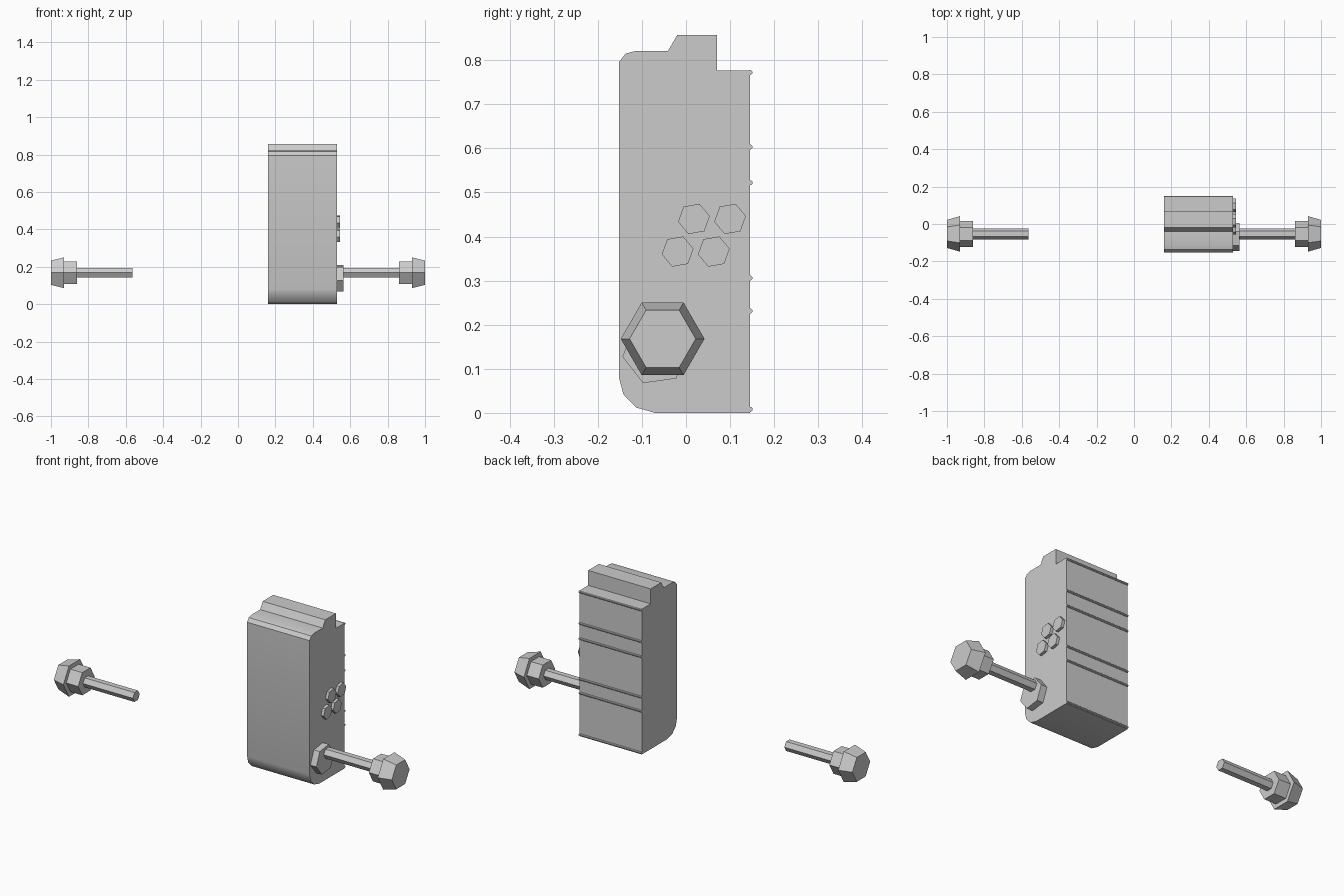
import bpy, bmesh
from math import cos, sin, pi, radians

if "Cube" in bpy.data.objects:
    bpy.data.objects.remove(bpy.data.objects["Cube"])


def loft_x(name, rings):
    """Closed solid through matching (y, z) outlines placed along x."""
    bm = bmesh.new()
    loops = [[bm.verts.new((x, y, z)) for y, z in outline] for x, outline in rings]
    n = len(loops[0])
    for a, b in zip(loops, loops[1:]):
        for i in range(n):
            j = (i + 1) % n
            bm.faces.new((a[i], a[j], b[j], b[i]))
    bm.faces.new(loops[0][::-1])
    bm.faces.new(loops[-1])
    bmesh.ops.recalc_face_normals(bm, faces=bm.faces)
    mesh = bpy.data.meshes.new(name)
    bm.to_mesh(mesh)
    bm.free()
    obj = bpy.data.objects.new(name, mesh)
    bpy.context.collection.objects.link(obj)
    return obj


def ngon(y, z, r, turn=0, sides=6):
    return [(y + r * cos(radians(turn) + 2 * pi * i / sides),
             z + r * sin(radians(turn) + 2 * pi * i / sides)) for i in range(sides)]


def smooth(obj, angle):
    bpy.ops.object.select_all(action='DESELECT')
    obj.select_set(True)
    bpy.context.view_layer.objects.active = obj
    bpy.ops.object.shade_smooth_by_angle(angle=radians(angle))


X0, X1 = 0.16, 0.53

# Main housing: extruded side profile with rounded front corners and stepped top
profile = [(-0.07, 0), (0.145, 0), (0.145, 0.777), (0.07, 0.777), (0.07, 0.857),
           (-0.02, 0.857), (-0.041, 0.821), (-0.115, 0.821), (-0.137, 0.815),
           (-0.152, 0.796), (-0.152, 0.08), (-0.142, 0.042), (-0.113, 0.012)]
body = loft_x("housing", [(X0, profile), (X1, profile)])
smooth(body, 30)

# Thin horizontal ribs across the back
for i, z in enumerate((0.008, 0.231, 0.306, 0.522, 0.603, 0.772)):
    outline = ngon(0.145, z, 0.006, 22.5, 8)
    loft_x(f"back_rib_{i + 1}", [(X0, outline), (X1, outline)])

# Four hexagonal buttons on the side
for i, (y, z) in enumerate(((0.018, 0.44), (0.1, 0.44), (-0.019, 0.366), (0.063, 0.366))):
    outline = ngon(y, z, 0.0365, 10)
    loft_x(f"side_button_{i + 1}", [(X1 - 0.005, outline), (0.545, outline)])

# Larger hexagonal flange at the shaft
outline = ngon(-0.069, 0.138, 0.076, 8)
loft_x("shaft_flange", [(X1 - 0.005, outline), (0.565, outline)])

# Shaft, collar and flared knob, mirrored to the left
CY, CZ = -0.053, 0.168
parts = {
    "shaft": [(0.565, 0.029), (0.865, 0.029)],
    "collar": [(0.86, 0.07), (0.935, 0.07)],
    "knob": [(0.93, 0.095), (1.0, 0.075)],
}
for name, rings in parts.items():
    obj = loft_x(name, [(x, ngon(CY, CZ, r)) for x, r in rings])
    mirror = obj.modifiers.new("Mirror", 'MIRROR')
    mirror.use_mirror_merge = False
